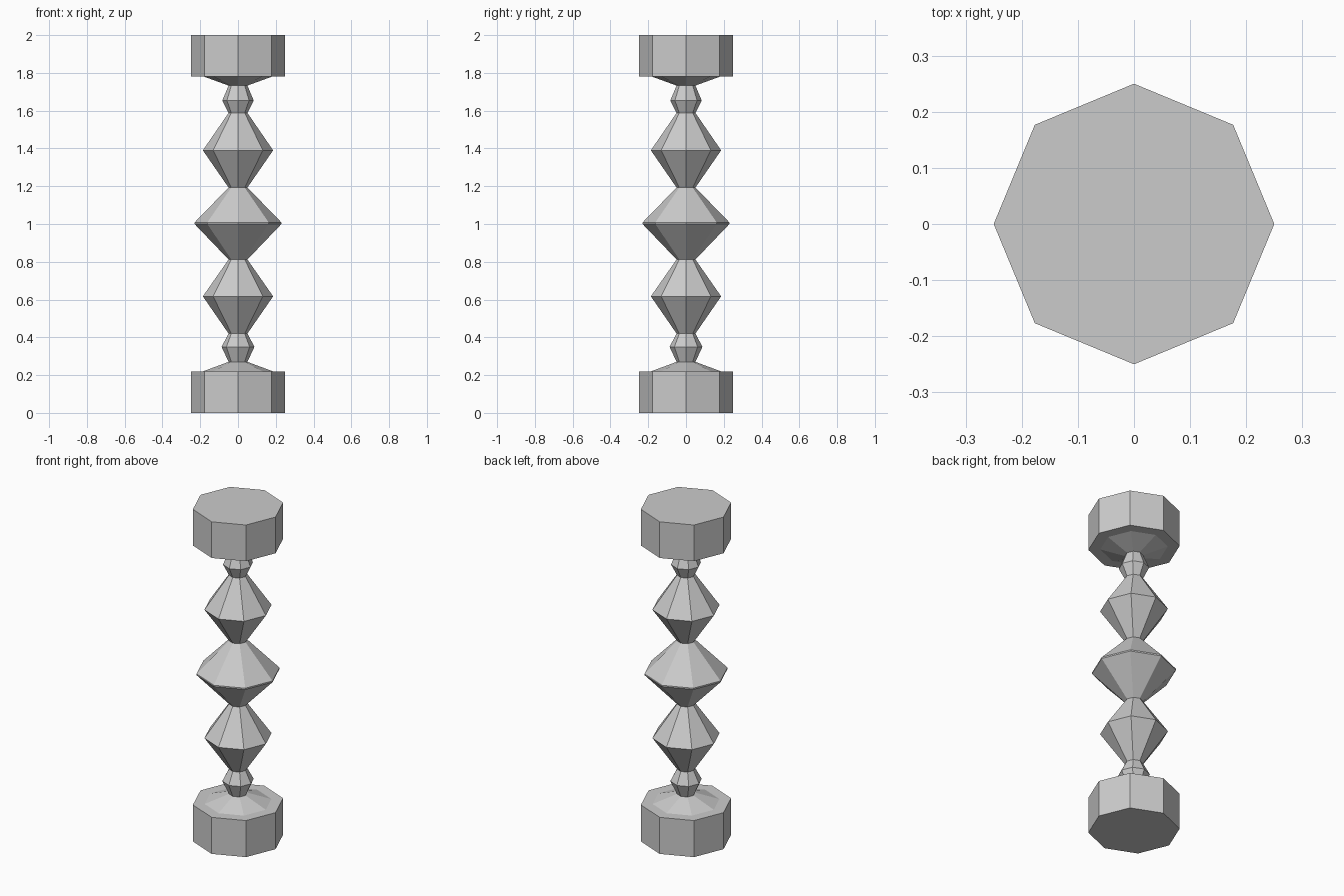
import bpy, bmesh
from math import cos, sin, tau

if "Cube" in bpy.data.objects:
    bpy.data.objects.remove(bpy.data.objects["Cube"])

SIDES = 8
NECK = 0.05


def lathe(name, profile):
    """Octagonal turning from (radius, z) points; radius 0 closes with a flat cap."""
    bm = bmesh.new()
    rings = []
    for r, z in profile:
        rings.append([bm.verts.new((r * cos(tau * i / SIDES), r * sin(tau * i / SIDES), z))
                      for i in range(SIDES)] if r else None)
    for k, (a, b) in enumerate(zip(rings, rings[1:])):
        if a is None:
            bm.faces.new(b[::-1])
        elif b is None:
            bm.faces.new(a)
        else:
            for i in range(SIDES):
                j = (i + 1) % SIDES
                bm.faces.new((a[i], a[j], b[j], b[i]))
    mesh = bpy.data.meshes.new(name)
    bm.to_mesh(mesh)
    bm.free()
    obj = bpy.data.objects.new(name, mesh)
    bpy.context.collection.objects.link(obj)
    return obj


# Base drum with its shallow cone
lathe("base_block", [(0, 0), (0.25, 0), (0.25, 0.22), (0.185, 0.22), (NECK, 0.27)])

# Diamond-shaped beads along the shaft: name, bottom, widest ring(s), top, radius
beads = [
    ("lower_collar", 0.27, (0.35,), 0.42, 0.087),
    ("lower_bead", 0.42, (0.617,), 0.812, 0.186),
    ("middle_bead", 0.812, (1.0, 1.008), 1.193, 0.23),
    ("upper_bead", 1.193, (1.39,), 1.588, 0.186),
    ("upper_collar", 1.588, (1.654,), 1.733, 0.083),
]
for name, bottom, middle, top, radius in beads:
    lathe(name, [(NECK, bottom)] + [(radius, z) for z in middle] + [(NECK, top)])

# Top drum with its shallow cone
lathe("top_block", [(NECK, 1.733), (0.185, 1.782), (0.25, 1.782), (0.25, 2), (0, 2)])
